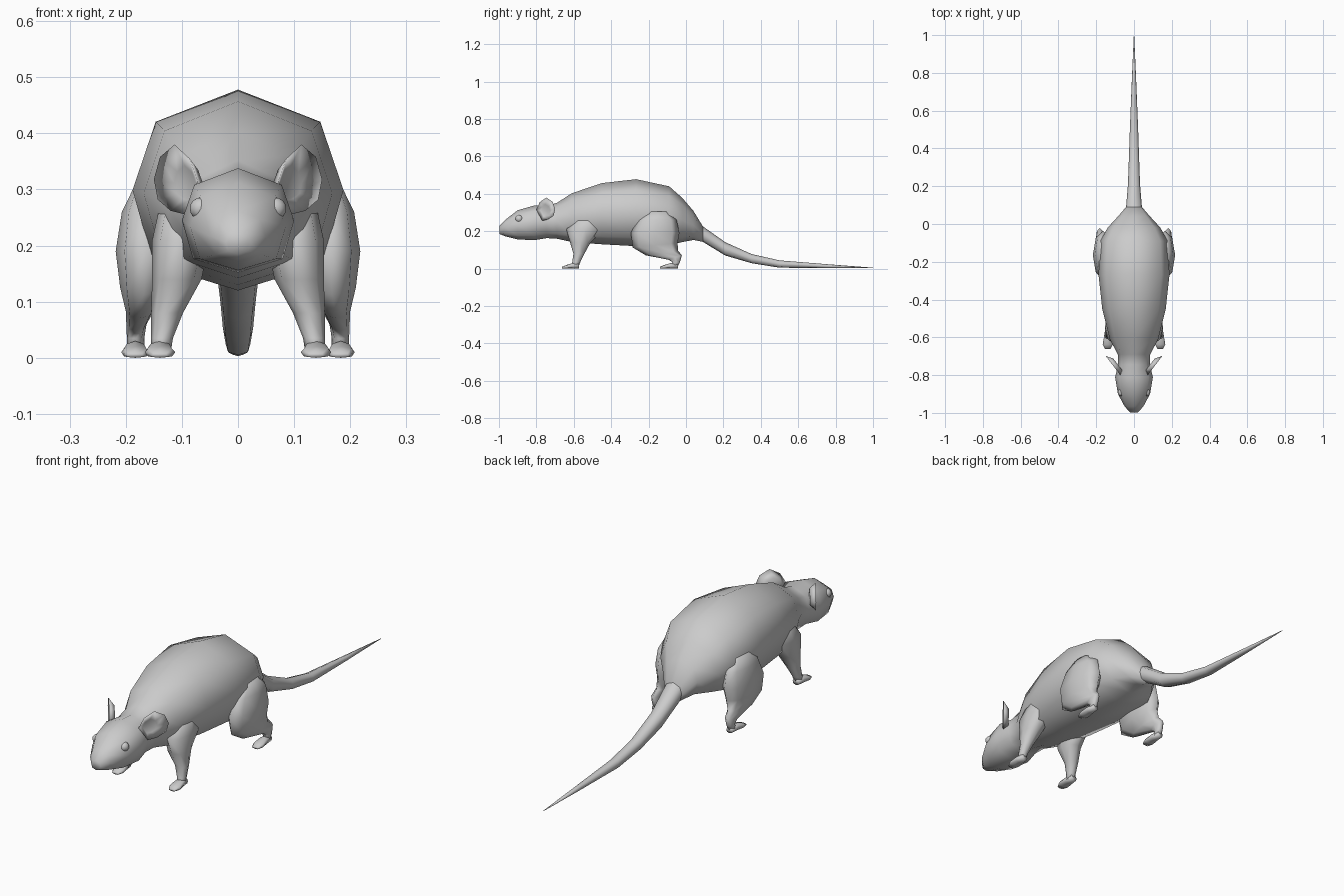
import bpy, bmesh, math
from mathutils import Vector


def finish(name, bm, mirror=False):
    bmesh.ops.recalc_face_normals(bm, faces=bm.faces)
    mesh = bpy.data.meshes.new(name)
    bm.to_mesh(mesh)
    bm.free()
    for p in mesh.polygons:
        p.use_smooth = True
    ob = bpy.data.objects.new(name, mesh)
    bpy.context.collection.objects.link(ob)
    if mirror:
        ob.modifiers.new("Mirror", "MIRROR").use_mirror_merge = False
    return ob


def loft(name, rings, mirror=False):
    bm = bmesh.new()
    loops = [[bm.verts.new(p) for p in r] for r in rings]
    for a, b in zip(loops, loops[1:]):
        n = len(a)
        for i in range(n):
            bm.faces.new((a[i], a[(i + 1) % n], b[(i + 1) % n], b[i]))
    bm.faces.new(loops[0])
    bm.faces.new(loops[-1])
    return finish(name, bm, mirror)


def section(y, w, top, bot, cx=0.0):
    """Eight-sided upright ring across the y axis."""
    half = [(0, 1), (0.78, 0.68), (1, 0.0), (0.8, -0.74), (0, -1)]
    full = half + [(-x, z) for x, z in half[3:0:-1]]
    mid, h = (top + bot) / 2, (top - bot) / 2
    return [(cx + w * x, y, mid + h * z) for x, z in full]


def slice_ring(z, x0, x1, y0, y1, tilt=0.0):
    """Eight-sided level ring; tilt lowers its front edge."""
    cx, cy, rx, ry = (x0 + x1) / 2, (y0 + y1) / 2, (x1 - x0) / 2, (y1 - y0) / 2
    out = []
    for i in range(8):
        a = math.tau * i / 8
        out.append((cx + rx * math.cos(a), cy + ry * math.sin(a), z + tilt * math.sin(a)))
    return out


# Head, neck and torso in one skin
loft("body", [section(*r) for r in [
    (-0.997, 0.022, 0.228, 0.185), (-0.965, 0.050, 0.262, 0.172),
    (-0.900, 0.085, 0.312, 0.156), (-0.810, 0.100, 0.338, 0.152),
    (-0.745, 0.084, 0.334, 0.163), (-0.690, 0.086, 0.352, 0.160),
    (-0.610, 0.128, 0.403, 0.142), (-0.450, 0.168, 0.457, 0.130),
    (-0.267, 0.188, 0.478, 0.120), (-0.090, 0.178, 0.440, 0.125),
    (-0.020, 0.140, 0.378, 0.142), (0.040, 0.085, 0.308, 0.153),
    (0.090, 0.042, 0.226, 0.143)]])

# Tail
loft("tail", [section(*r) for r in [
    (0.030, 0.050, 0.270, 0.160), (0.090, 0.042, 0.226, 0.143),
    (0.210, 0.032, 0.141, 0.070), (0.350, 0.027, 0.078, 0.029),
    (0.500, 0.022, 0.044, 0.005), (0.750, 0.012, 0.024, 0.003),
    (1.000, 0.001, 0.005, 0.003)]])

# Front legs, from shoulder to wrist
loft("front_leg", [slice_ring(*r) for r in [
    (0.290, 0.070, 0.135, -0.57, -0.46), (0.210, 0.050, 0.153, -0.64, -0.44),
    (0.140, 0.065, 0.153, -0.62, -0.51), (0.080, 0.098, 0.155, -0.602, -0.543),
    (0.035, 0.116, 0.155, -0.608, -0.565), (0.008, 0.120, 0.155, -0.615, -0.575)]], True)
loft("front_paw", [section(*r, cx=0.139) for r in [
    (-0.572, 0.016, 0.028, 0), (-0.605, 0.021, 0.030, 0),
    (-0.638, 0.027, 0.020, 0), (-0.662, 0.015, 0.010, 0)]], True)

# Hind legs, from haunch through hock to heel
loft("hind_leg", [slice_ring(*r) for r in [
    (0.305, 0.150, 0.185, -0.20, -0.10), (0.260, 0.120, 0.207, -0.26, -0.05),
    (0.190, 0.110, 0.218, -0.295, -0.035), (0.125, 0.125, 0.210, -0.285, -0.045, 0.012),
    (0.083, 0.150, 0.200, -0.215, -0.042, 0.012), (0.060, 0.163, 0.199, -0.095, -0.022, 0.012),
    (0.035, 0.167, 0.198, -0.072, -0.032), (0.008, 0.167, 0.198, -0.085, -0.045)]], True)
loft("hind_paw", [section(*r, cx=0.183) for r in [
    (-0.042, 0.014, 0.026, 0), (-0.080, 0.019, 0.030, 0),
    (-0.115, 0.025, 0.020, 0), (-0.140, 0.016, 0.010, 0)]], True)

# Cupped ears: rim, hollow front, rounded back
rim = [(0.072, 0.315), (0.086, 0.355), (0.113, 0.380), (0.139, 0.358),
       (0.150, 0.318), (0.143, 0.282), (0.120, 0.262), (0.096, 0.256)]
normal = Vector((0.79, -0.61, 0))


def ear_point(x, z, push=0.0):
    return Vector((x, -0.79 + (x - 0.08) * 1.3, z)) + normal * push


bm = bmesh.new()
edge = [bm.verts.new(ear_point(x, z)) for x, z in rim]
for push, scale in ((-0.012, 0.5), (-0.024, 0.6)):
    inner = [bm.verts.new(ear_point(0.096 + (x - 0.096) * scale, 0.305 + (z - 0.305) * scale, push))
             for x, z in rim]
    for i in range(8):
        j = (i + 1) % 8
        bm.faces.new((edge[i], edge[j], inner[j], inner[i]))
    bm.faces.new(inner)
finish("ear", bm, True)

# Eyes
bm = bmesh.new()
bmesh.ops.create_uvsphere(bm, u_segments=12, v_segments=8, radius=0.02)
bmesh.ops.translate(bm, vec=(0.066, -0.892, 0.266), verts=bm.verts)
finish("eye", bm, True)
